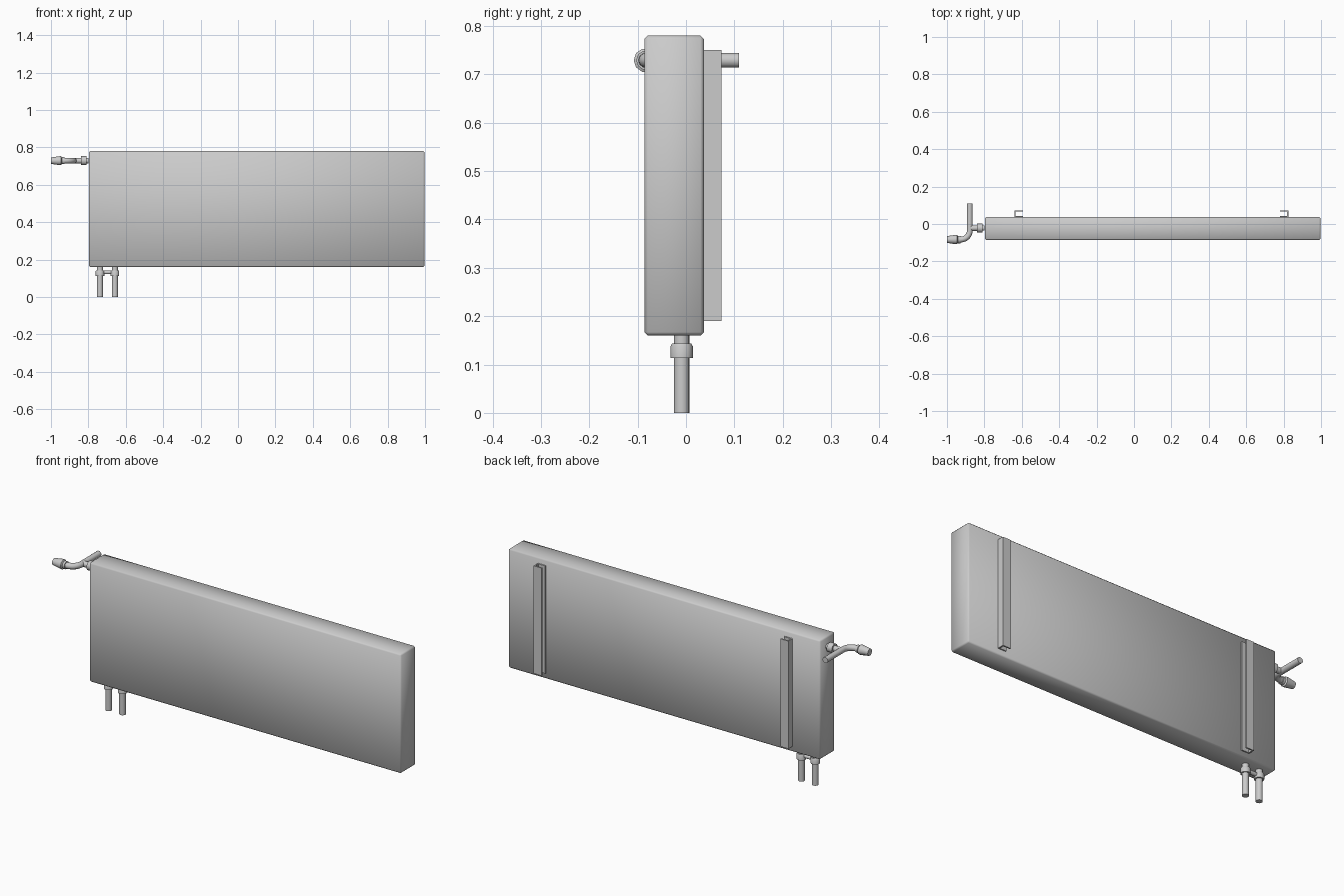
import bpy
import bmesh
from math import cos, sin, pi, radians
from mathutils import Vector

old = bpy.data.objects.get("Cube")
if old:
    bpy.data.objects.remove(old, do_unlink=True)

# One light grey finish for everything
grey = bpy.data.materials.new("light_grey")
grey.use_nodes = True
grey.diffuse_color = (0.6, 0.6, 0.6, 1)
grey.node_tree.nodes["Principled BSDF"].inputs["Base Color"].default_value = (0.6, 0.6, 0.6, 1)


def finish(name, bm):
    bmesh.ops.recalc_face_normals(bm, faces=bm.faces)
    mesh = bpy.data.meshes.new(name)
    bm.to_mesh(mesh)
    bm.free()
    mesh.materials.append(grey)
    obj = bpy.data.objects.new(name, mesh)
    bpy.context.collection.objects.link(obj)
    return obj


def smooth(obj, angle=40):
    bpy.ops.object.select_all(action='DESELECT')
    obj.select_set(True)
    bpy.context.view_layer.objects.active = obj
    bpy.ops.object.shade_smooth_by_angle(angle=radians(angle))


def lathe(name, profile, origin, axis, sides=16):
    """Closed solid turned from (radius, distance along axis) pairs."""
    bm = bmesh.new()
    turn = Vector(axis).to_track_quat('Z', 'Y')
    rings = [[bm.verts.new(Vector(origin) + turn @ Vector(
        (r * cos(2 * pi * i / sides), r * sin(2 * pi * i / sides), d)))
        for i in range(sides)] for r, d in profile]
    for a, b in zip(rings, rings[1:]):
        for i in range(sides):
            j = (i + 1) % sides
            bm.faces.new((a[i], a[j], b[j], b[i]))
    bm.faces.new(rings[0])
    bm.faces.new(rings[-1])
    obj = finish(name, bm)
    smooth(obj)
    return obj


# Radiator panel: a chamfered box with softly shaded faces
bm = bmesh.new()
bmesh.ops.create_cube(bm, size=1)
for v in bm.verts:
    v.co = Vector((0.1, -0.0245, 0.47)) + v.co * Vector((1.795, 0.123, 0.62))
bmesh.ops.bevel(bm, geom=bm.edges[:], offset=0.007, segments=1, affect='EDGES')
panel = finish("radiator_panel", bm)
panel.data.polygons.foreach_set("use_smooth", [True] * len(panel.data.polygons))

# Wall brackets: C channels on the back, open towards the middle
for name, x, s in (("right_bracket", -0.64, 1), ("left_bracket", 0.826, -1)):
    t, w, y0, y1 = 0.007, 0.046, 0.036, 0.073
    outline = [(0, y0), (w, y0), (w, y0 + t), (t, y0 + t),
               (t, y1 - t), (w, y1 - t), (w, y1), (0, y1)]
    bm = bmesh.new()
    base = bm.faces.new([bm.verts.new((x + s * u, y, 0.19)) for u, y in outline])
    up = bmesh.ops.extrude_face_region(bm, geom=[base])["geom"]
    bmesh.ops.translate(bm, vec=(0, 0, 0.56),
                        verts=[g for g in up if isinstance(g, bmesh.types.BMVert)])
    if not base.is_valid or len(bm.faces) < 10:
        bm.faces.new([v for v in bm.verts if v.co.z < 0.2])
    finish(name, bm)

# Bottom supply and return pipes, each with a union nut
for name, x in (("supply_pipe", -0.738), ("return_pipe", -0.658)):
    lathe(name, [(0.016, 0), (0.016, 0.113), (0.023, 0.113), (0.023, 0.138),
                 (0.020, 0.143), (0.016, 0.143), (0.016, 0.165)],
          (x, -0.009, 0), (0, 0, 1))
lathe("pipe_bridge", [(0.010, 0), (0.010, 0.08)], (-0.738, -0.009, 0.132), (1, 0, 0))

# Top valve: stub and nut leaving the right end of the panel
lathe("valve_stub", [(0.014, 0), (0.014, 0.012), (0.024, 0.012), (0.024, 0.042),
                     (0.015, 0.042), (0.015, 0.08)],
      (-0.798, -0.022, 0.729), (-1, 0, 0))

# Bent valve pipe running back to the wall
cx, cy, bend = -0.926, -0.035, 0.048
path = [(-0.878, 0.11)]
path += [(cx + bend * cos(a), cy - bend * sin(a))
         for a in (k * pi / 16 for k in range(9))]
path.append((-0.945, cy - bend))
curve = bpy.data.curves.new("valve_pipe", 'CURVE')
curve.dimensions = '3D'
curve.bevel_depth = 0.0155
curve.bevel_resolution = 3
curve.use_fill_caps = True
spline = curve.splines.new('POLY')
spline.points.add(len(path) - 1)
for p, (x, y) in zip(spline.points, path):
    p.co = (x, y, 0.729, 1)
curve.materials.append(grey)
pipe = bpy.data.objects.new("valve_pipe", curve)
bpy.context.collection.objects.link(pipe)
bpy.ops.object.select_all(action='DESELECT')
pipe.select_set(True)
bpy.context.view_layer.objects.active = pipe
bpy.ops.object.convert(target='MESH')
smooth(bpy.context.view_layer.objects.active)

# Thermostat head: collar, neck and tapered knob
lathe("thermostat_head", [(0.020, 0), (0.020, 0.012), (0.017, 0.014),
                          (0.025, 0.018), (0.025, 0.026), (0.018, 0.072)],
      (-0.928, cy - bend, 0.729), (-1, 0, 0), sides=10)
